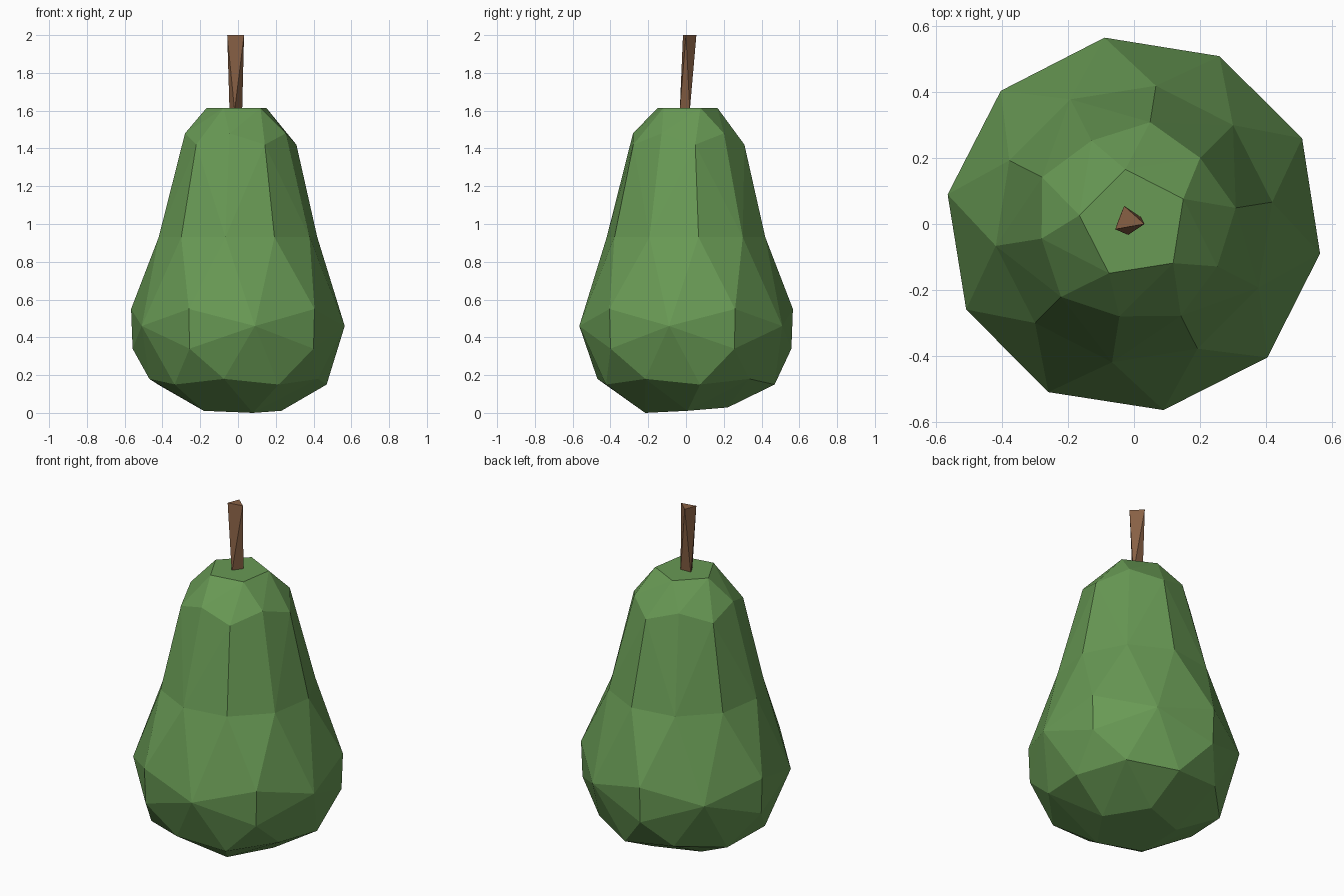
import bpy, bmesh, math

if "Cube" in bpy.data.objects:
    bpy.data.objects.remove(bpy.data.objects["Cube"])


def material(name, rgb):
    m = bpy.data.materials.new(name)
    m.diffuse_color = (*rgb, 1)
    m.use_nodes = True
    m.node_tree.nodes["Principled BSDF"].inputs["Base Color"].default_value = m.diffuse_color
    return m


def ring(start, radius, z, count=5):
    step = 360 / count
    return [(radius * math.cos(math.radians(start + step * i)),
             radius * math.sin(math.radians(start + step * i)), z) for i in range(count)]


def add_hull(bm, points, open_z=None):
    """Faceted shell around the points; faces lying wholly at open_z are removed."""
    verts = [bm.verts.new(p) for p in points]
    res = bmesh.ops.convex_hull(bm, input=verts)
    if open_z is not None:
        faces = [f for f in res["geom"] if isinstance(f, bmesh.types.BMFace)
                 and all(abs(v.co.z - open_z) < 1e-4 for v in f.verts)]
        bmesh.ops.delete(bm, geom=faces, context='FACES')


def finish(bm, name, mat):
    bmesh.ops.remove_doubles(bm, verts=bm.verts[:], dist=1e-4)
    bmesh.ops.dissolve_limit(bm, angle_limit=math.radians(0.5),
                             verts=bm.verts[:], edges=bm.edges[:])
    bmesh.ops.recalc_face_normals(bm, faces=bm.faces[:])
    mesh = bpy.data.meshes.new(name)
    bm.to_mesh(mesh)
    bm.free()
    mesh.materials.append(mat)
    bpy.context.collection.objects.link(bpy.data.objects.new(name, mesh))


green = material("pear green", (0.138, 0.319, 0.089))
brown = material("stem brown", (0.25, 0.12, 0.06))

# Fruit: neck and belly shells meeting at the waist
WAIST = 0.93
waist = ring(9, 0.425, WAIST, 10)
neck = ring(27, 0.168, 1.615) + ring(9, 0.313, 1.42) + ring(45, 0.284, 1.48)
belly = (ring(27, 0.573, 0.55) + ring(63, 0.572, 0.46) + ring(27, 0.565, 0.34)
         + ring(45, 0.475, 0.18) + ring(9, 0.475, 0.15))
# slightly tilted base
base = [(x, y, 0.016 - 0.016 * (0.34 * x - 0.94 * y) / 0.23)
        for x, y, _ in ring(-70, 0.23, 0)]
bm = bmesh.new()
add_hull(bm, waist + neck, WAIST)
add_hull(bm, waist + belly + base, WAIST)
finish(bm, "pear_body", green)

# Stem: twisted three-sided prism
bottom = [(0.022, 0.02), (-0.045, 0.018), (-0.018, -0.033)]
top = [(-0.03, 0.055), (0.032, 0.0), (-0.057, -0.016)]
bm = bmesh.new()
add_hull(bm, [(x, y, 1.60) for x, y in bottom] + [(x, y, 2.0) for x, y in top])
finish(bm, "stem", brown)
